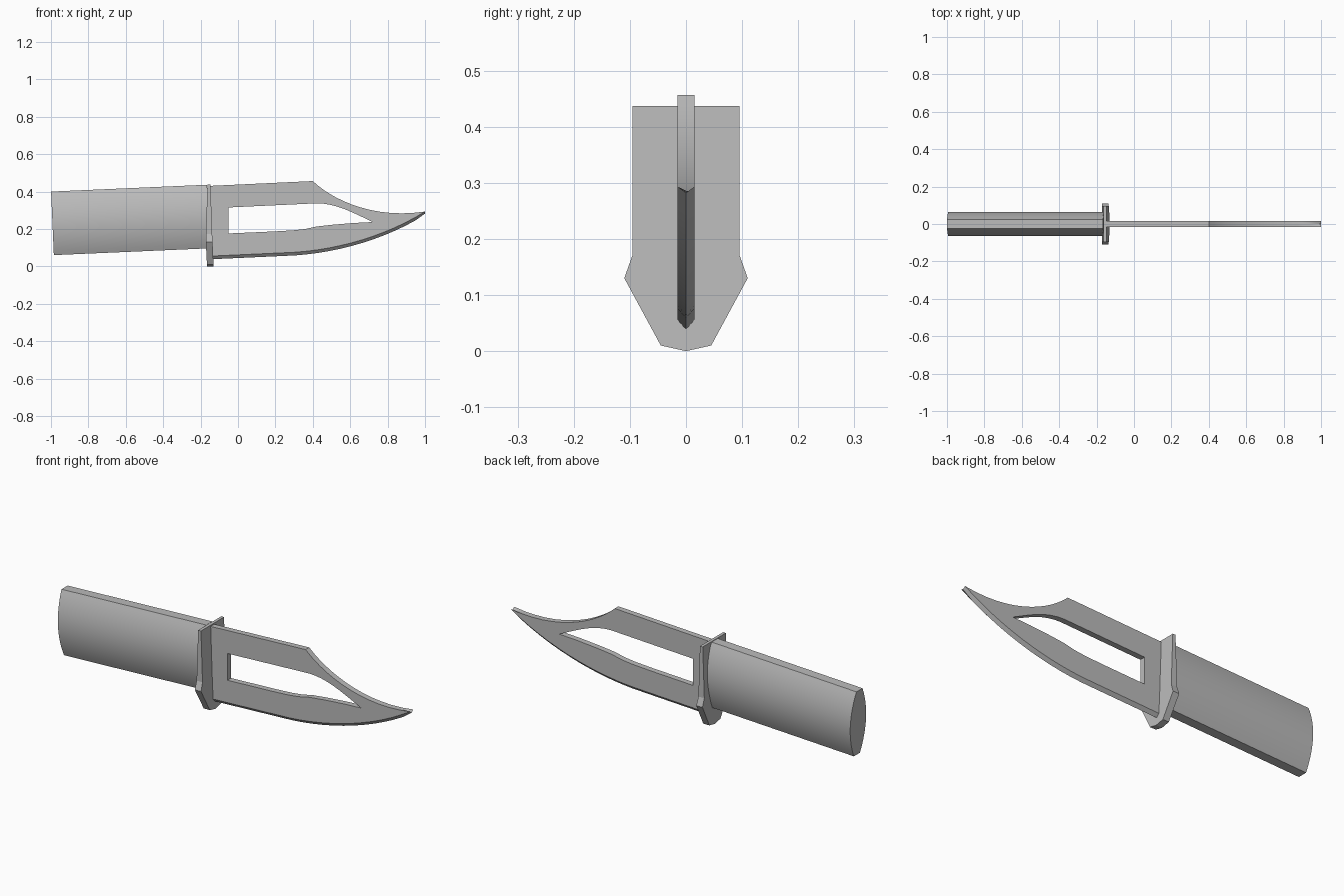
import bpy, bmesh, math
from mathutils import Matrix, Vector
from mathutils.geometry import interpolate_bezier

if "Cube" in bpy.data.objects:
    bpy.data.objects.remove(bpy.data.objects["Cube"], do_unlink=True)

steel = bpy.data.materials.new("plain grey")
steel.use_nodes = True
GREY = (0.5, 0.5, 0.5, 1)
steel.diffuse_color = GREY
steel.node_tree.nodes["Principled BSDF"].inputs["Base Color"].default_value = GREY


def finish(name, bm, angle=25):
    bmesh.ops.recalc_face_normals(bm, faces=bm.faces[:])
    mesh = bpy.data.meshes.new(name)
    bm.to_mesh(mesh)
    bm.free()
    mesh.materials.append(steel)
    obj = bpy.data.objects.new(name, mesh)
    bpy.context.collection.objects.link(obj)
    bpy.ops.object.select_all(action="DESELECT")
    obj.select_set(True)
    bpy.context.view_layer.objects.active = obj
    bpy.ops.object.shade_smooth_by_angle(angle=math.radians(angle))
    return obj


def curve(a, b, c, d, n=14):
    pts = [Vector((x, 0, z)) for x, z in (a, b, c, d)]
    return [(p.x, p.z) for p in interpolate_bezier(*pts, n)]


def prism(bm, start, end):
    """Closed solid between two matching rings of points."""
    a = [bm.verts.new(p) for p in start]
    b = [bm.verts.new(p) for p in end]
    bm.faces.new(a)
    bm.faces.new(b)
    for i in range(len(a)):
        j = (i + 1) % len(a)
        bm.faces.new((a[i], a[j], b[j], b[i]))


# Handle: long lens-shaped bar with narrow flat top and bottom, slightly tilted
N = 16
side = []
for i in range(N + 1):
    u = -1 + 2 * i / N
    side.append((0.025 + 0.04 * (1 - u * u), 0.17 * u))
ring = side + [(-y, z) for y, z in reversed(side)]
bm = bmesh.new()
prism(bm, [(0, y, z) for y, z in ring], [(0.835, y, z) for y, z in ring])
tilt = Matrix.Translation((-0.992, 0, 0.23)) @ Matrix.Rotation(math.radians(-2.5), 4, "Y")
bmesh.ops.transform(bm, matrix=tilt, verts=bm.verts[:])
finish("handle", bm)

# Guard: thin upper plate swelling into a thicker pointed foot
# each row: half width, height, back x, front x
rows = [(0.095, 0.437, -0.163, -0.147), (0.095, 0.172, -0.172, -0.138),
        (0.11, 0.13, -0.172, -0.136), (0.045, 0.01, -0.166, -0.131)]
loop = rows + [(0, 0, -0.165, -0.13)] + [(-y, z, b, f) for y, z, b, f in reversed(rows)]
bm = bmesh.new()
prism(bm, [(b, y, z) for y, z, b, f in loop], [(f, y, z) for y, z, b, f in loop])
finish("guard", bm, 10)

# Blade: clipped outline with a window, extruded through its thickness
HALF = 0.015
clip = curve((0.4, 0.456), (0.5, 0.36), (0.72, 0.25), (1, 0.293))
lower = [(-0.145, 0.055)] + curve((0.25, 0.073), (0.5, 0.08), (0.78, 0.155), (1, 0.293))
outline = lower + clip[-2::-1] + [(-0.155, 0.43)]
window = [(-0.05, 0.315)]
window += curve((0.42, 0.337), (0.52, 0.337), (0.6, 0.295), (0.72, 0.237), 9)
window += [(0.62, 0.232), (0.5, 0.222), (0.42, 0.213), (0.36, 0.2),
           (0.3, 0.193), (0.2, 0.187), (-0.05, 0.176)]
bm = bmesh.new()
edges = []
for shape in (outline, window):
    vs = [bm.verts.new((x, -HALF, z)) for x, z in shape]
    edges += [bm.edges.new((vs[i], vs[(i + 1) % len(vs)])) for i in range(len(vs))]
bmesh.ops.triangle_fill(bm, edges=edges, use_beauty=True, normal=(0, -1, 0))
out = bmesh.ops.extrude_face_region(bm, geom=bm.faces[:], use_keep_orig=True)
moved = [g for g in out["geom"] if isinstance(g, bmesh.types.BMVert)]
bmesh.ops.translate(bm, vec=(0, 2 * HALF, 0), verts=moved)

# Sharpened edge: the middle of the lower rim is pulled down into a V
bmesh.ops.bisect_plane(bm, geom=bm.verts[:] + bm.edges[:] + bm.faces[:],
                       plane_co=(0, 0, 0), plane_no=(0, 1, 0))
rim = [Vector((x, 0, z)) for x, z in lower]
for v in bm.verts:
    if abs(v.co.y) < 0.001 and any((v.co - p).length < 0.0005 for p in rim):
        v.co.z -= 0.011 if v.co.x > 0.99 else 0.017
finish("blade", bm)
